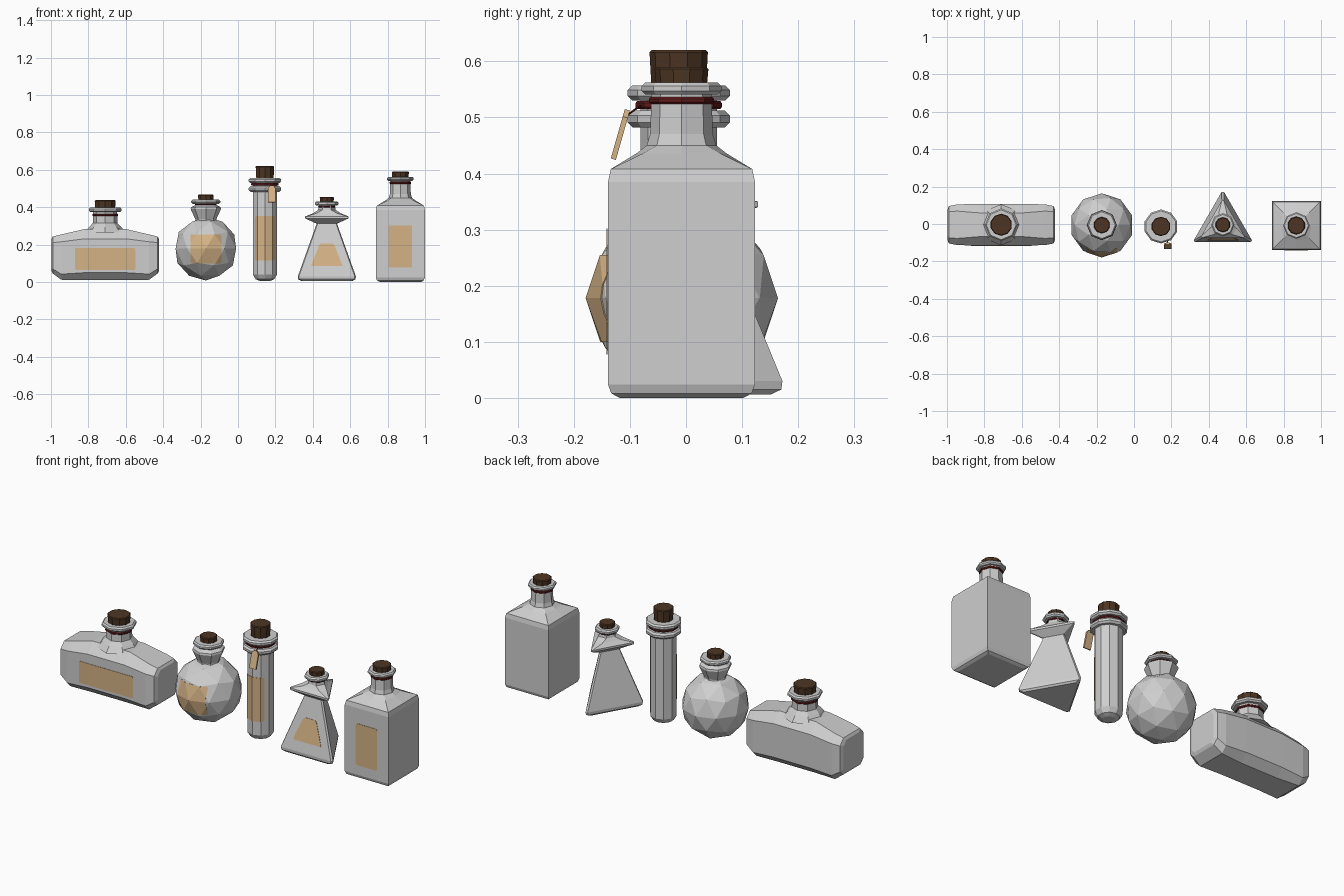
import bpy, bmesh, math
from mathutils import Vector

cube = bpy.data.objects.get("Cube")
if cube:
    bpy.data.objects.remove(cube, do_unlink=True)


def material(name, rgb, rough=0.6):
    m = bpy.data.materials.new(name)
    m.use_nodes = True
    m.diffuse_color = (*rgb, 1)
    bsdf = m.node_tree.nodes["Principled BSDF"]
    bsdf.inputs["Base Color"].default_value = (*rgb, 1)
    bsdf.inputs["Roughness"].default_value = rough
    return m


GLASS = material("pale glass", (0.62, 0.62, 0.62), 0.3)
PAPER = material("tan paper", (0.66, 0.45, 0.24))
CORK = material("brown cork", (0.075, 0.036, 0.017))
WAX = material("dark red cord", (0.13, 0.012, 0.012))


def finish(name, bm, mat):
    bmesh.ops.recalc_face_normals(bm, faces=bm.faces)
    me = bpy.data.meshes.new(name)
    bm.to_mesh(me)
    bm.free()
    me.materials.append(mat)
    ob = bpy.data.objects.new(name, me)
    bpy.context.collection.objects.link(ob)
    return ob


def loft(name, sections, mat):
    """Skin matching closed outlines and cap both ends."""
    bm = bmesh.new()
    rings = [[bm.verts.new(p) for p in s] for s in sections]
    for a, b in zip(rings, rings[1:]):
        for i in range(len(a)):
            j = (i + 1) % len(a)
            bm.faces.new((a[i], a[j], b[j], b[i]))
    bm.faces.new(rings[0][::-1])
    bm.faces.new(rings[-1])
    return finish(name, bm, mat)


def circle(x, y, z, r, n):
    angles = [math.tau * i / n + math.pi / 2 for i in range(n)]
    return [(x + r * math.cos(a), y + r * math.sin(a), z) for a in angles]


def lathe(name, x, y, profile, mat, n=8):
    return loft(name, [circle(x, y, z, r, n) for r, z in profile], mat)


def lip(name, x, y, r, z0, z1, n=8):
    """Bevelled glass collar."""
    b = (z1 - z0) * 0.3
    return lathe(name, x, y, [(r - b, z0), (r, z0 + b), (r, z1 - b), (r - b, z1)], GLASS, n)


def stopper(name, x, y, r, z0, z1, n=10):
    b = 0.004
    return lathe(name, x, y, [(r * .92, z0), (r, z1 - b), (r - b, z1)], CORK, n)


def cord(name, x, y, r, z, n=8, h=0.006):
    return lathe(name, x, y, [(r - .003, z - h), (r, z - h / 2), (r, z + h / 2), (r - .003, z + h)], WAX, n)


def label(name, body, x, half_low, half_high, z0, z1):
    """Paper cut from the front of a body, sitting just off its surface."""
    bm = bmesh.new()
    bm.from_mesh(body.data)
    back = [f for f in bm.faces if f.normal.y > -0.2]
    bmesh.ops.delete(bm, geom=back, context='FACES')
    slope = (half_low - half_high) / (z1 - z0)
    cuts = [((x, 0, z0), (0, 0, -1)), ((x, 0, z1), (0, 0, 1))]
    cuts += [((x + s * half_low, 0, z0), (s, 0, slope)) for s in (-1, 1)]
    # trimmed corners
    c = 0.006
    cuts += [((x + s * (h - c), 0, z), (s, 0, d))
             for s in (-1, 1) for h, z, d in ((half_low, z0, -1), (half_high, z1, 1))]
    for co, no in cuts:
        bmesh.ops.bisect_plane(bm, geom=bm.verts[:] + bm.edges[:] + bm.faces[:],
                               plane_co=co, plane_no=no, clear_outer=True)
    bmesh.ops.translate(bm, verts=bm.verts, vec=(0, -0.003, 0))
    me = bpy.data.meshes.new(name)
    bm.to_mesh(me)
    bm.free()
    me.materials.append(PAPER)
    ob = bpy.data.objects.new(name, me)
    bpy.context.collection.objects.link(ob)
    mod = ob.modifiers.new("thickness", 'SOLIDIFY')
    mod.thickness = 0.002
    return ob


# Wide flask: rounded box lofted along its length
X, Y = -0.71, -0.004


def flask_section(dx, hy, lo, hi, b):
    half = [(hy - b, lo), (hy, lo + b), (hy, hi - b * 1.3), (hy - b * 1.2, hi)]
    pts = half + [(-y, z) for y, z in reversed(half)]
    return [(X + dx, Y + y, z) for y, z in pts]


ends = [(.288, .08, .06, .23, .02), (.28, .1, .045, .243, .025), (.235, .109, .012, .254, .03),
        (.11, .111, .01, .283, .04)]
stations = [(-e[0], *e[1:]) for e in ends] + ends[::-1]
flask = loft("wide_flask_body", [flask_section(*s) for s in stations], GLASS)
lathe("wide_flask_neck", X, Y, [(.11, .265), (.085, .295), (.066, .315), (.064, .38)], GLASS)
cord("wide_flask_cord", X, Y, .069, .358)
lip("wide_flask_lip", X, Y, .087, .373, .398)
stopper("wide_flask_cork", X, Y, .059, .38, .437)
label("wide_flask_label", flask, X, .162, .162, .065, .182)

# Round faceted bottle
X, Y = -0.172, -0.006
bm = bmesh.new()
bmesh.ops.create_icosphere(bm, subdivisions=2, radius=0.17)
bmesh.ops.translate(bm, verts=bm.verts, vec=(X, Y, 0.178))
globe = finish("round_bottle_body", bm, GLASS)
lathe("round_bottle_neck", X, Y, [(.06, .31), (.056, .335), (.081, .39), (.079, .4), (.055, .412), (.05, .425)], GLASS)
cord("round_bottle_cord", X, Y, .058, .415, h=.004)
lip("round_bottle_lip", X, Y, .078, .418, .44)
stopper("round_bottle_cork", X, Y, .044, .42, .467)
label("round_bottle_label", globe, X, .083, .083, .1, .255)

# Test tube with a hanging tag
X, Y, N = 0.144, -0.013, 10
tube = lathe("tube_body", X, Y, [(.03, .006), (.053, .015), (.068, .04), (.068, .54)], GLASS, N)
lip("tube_lower_lip", X, Y, .091, .482, .512, N)
lip("tube_upper_lip", X, Y, .091, .53, .557, N)
cord("tube_cord", X, Y, .077, .522, N, h=.007)
stopper("tube_cork", X, Y, .052, .54, .62)
label("tube_label", tube, X, .053, .053, .115, .352)

along = Vector((0, -.025, -.088))
thick = Vector((0, -.009, .003))
tag_top = Vector((.18, -.1, .512))
outline = [(-.009, 0), (.009, 0), (.02, .15), (.02, 1), (-.02, 1), (-.02, .15)]
front = [tag_top + Vector((x, 0, 0)) + along * t for x, t in outline]
loft("hanging_tag", [front, [p + thick for p in front]], PAPER)
loft("tag_string", [circle(.176, -.08, .522, .003, 4), circle(.18, -.106, .503, .003, 4)], WAX)

# Triangular flask with a flared shoulder
X, Y = 0.475, -0.004


def tri_section(z, r, spread):
    angles = [math.radians(90 + 120 * k + s * spread) for k in range(3) for s in (-1, 1)]
    return [(X + r * math.cos(a), Y + r * math.sin(a), z) for a in angles]


triangle = loft("triangle_flask_body", [tri_section(*s) for s in (
    (.006, .155, 3), (.015, .174, 2), (.03, .176, 2), (.312, .06, 5), (.34, .132, 2),
    (.35, .132, 2), (.368, .075, 15), (.385, .047, 30), (.42, .04, 30))], GLASS)
cord("triangle_flask_cord", X, Y, .046, .402, h=.004)
lip("triangle_flask_lip", X, Y, .062, .408, .431)
stopper("triangle_flask_cork", X, Y, .04, .415, .455)
label("triangle_flask_label", triangle, X, .085, .037, .085, .207)

# Square bottle: square outlines blending into a round neck
X, Y = 0.868, -0.008


def square_section(z, h, squareness):
    pts = []
    for i in range(8):
        a = math.tau * i / 8
        r = h * (1 + squareness * (math.sqrt(2) - 1) * (i % 2))
        pts.append((X + r * math.cos(a), Y + r * math.sin(a), z))
    return pts


square = loft("square_bottle_body", [square_section(*s) for s in (
    (0, .11, 1), (.008, .125, 1), (.024, .131, 1), (.385, .131, 1), (.408, .126, 1),
    (.436, .08, .5), (.45, .062, 0), (.47, .056, 0), (.55, .053, 0))], GLASS)
cord("square_bottle_cord", X, Y, .058, .53)
lip("square_bottle_lip", X, Y, .071, .541, .562)
stopper("square_bottle_cork", X, Y, .048, .545, .59)
label("square_bottle_label", square, X, .063, .063, .077, .302)
